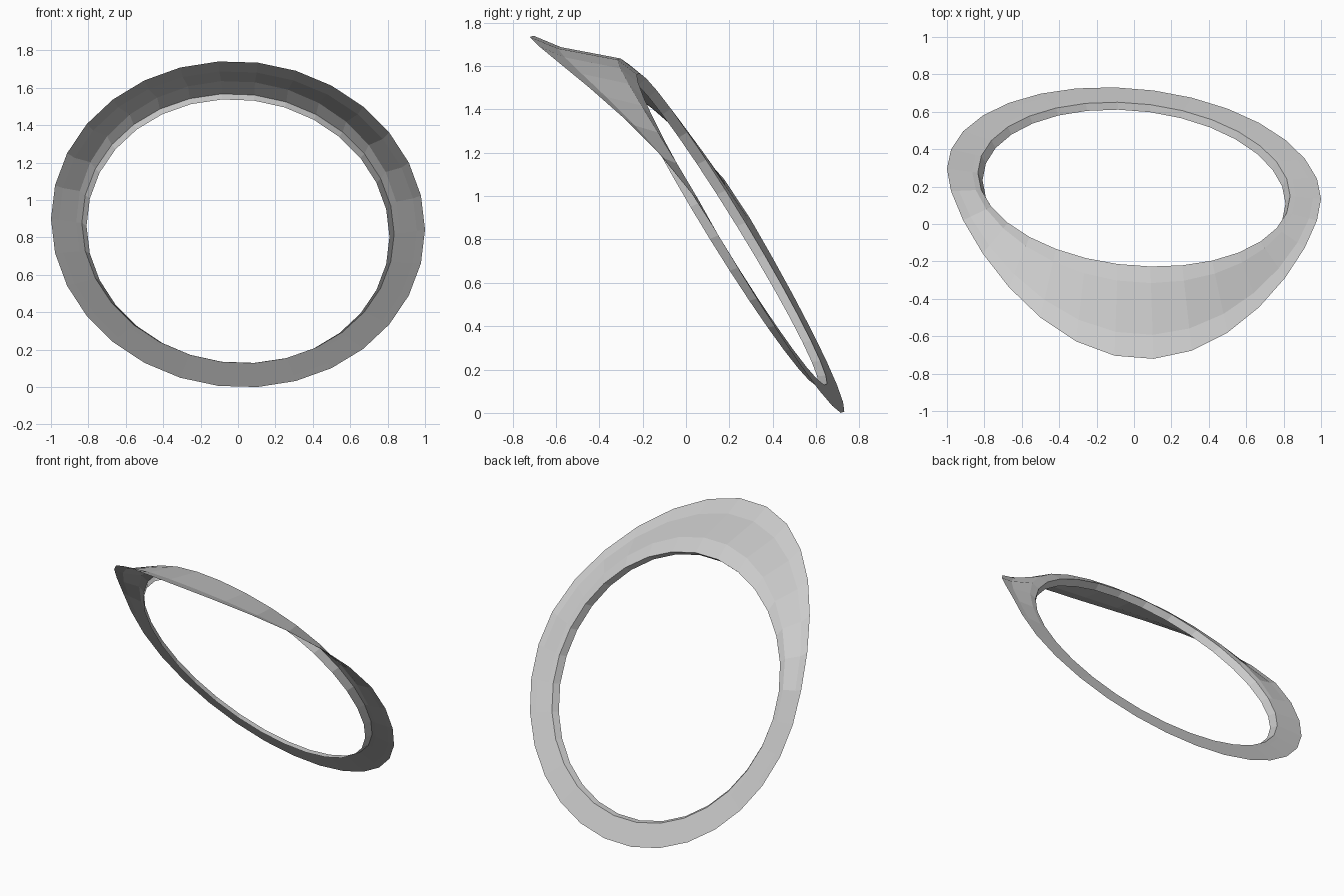
import bpy, bmesh
from math import sin, cos, radians
from mathutils import Vector

if "Cube" in bpy.data.objects:
    bpy.data.objects.remove(bpy.data.objects["Cube"])

SIDES = 30


def outer(a):
    # s = +1 at the low back, -1 at the high front, where the brim juts out
    s, x = sin(a), cos(a)
    drop = 0.51 * s if s > 0 else 0.47 * s - 0.465 * s * s
    return Vector((x, 0.215 - 0.08 * x + drop, 0.872 - 0.028 * x - 0.872 * s))


def inner(a):
    s, x = sin(a), 0.835 * cos(a)
    return Vector((x, 0.212 - 0.075 * x + 0.435 * s, 0.85 - 0.035 * x - 0.72 * s))


def section(a):
    # Outer edge, crease, shoulder, hole edge, folded lip
    o, i = outer(a), inner(a)
    front = max(0.0, -sin(a))
    crease = o.lerp(i, 0.26) - Vector((0, 0, 0.008 * front))
    shoulder = o.lerp(i, 0.82) + Vector((0, 0, 0.037 * front ** 0.7))
    lip = Vector((i.x * 0.97, i.y - 0.04, i.z - 0.016 + 0.014 * sin(a)))
    return [o, crease, shoulder, i, lip]


# Tilted brim: thin open sheet, flat shaded
bm = bmesh.new()
rings = [[bm.verts.new(p) for p in section(radians(k * 360 / SIDES))]
         for k in range(SIDES)]
for k in range(SIDES):
    r0, r1 = rings[k], rings[(k + 1) % SIDES]
    for j in range(len(r0) - 1):
        bm.faces.new((r0[j], r1[j], r1[j + 1], r0[j + 1]))
zmin = min(v.co.z for v in bm.verts)
bmesh.ops.translate(bm, verts=bm.verts, vec=(0, 0, -zmin))
mesh = bpy.data.meshes.new("brim")
bm.to_mesh(mesh)
bm.free()
bpy.context.collection.objects.link(bpy.data.objects.new("brim", mesh))
